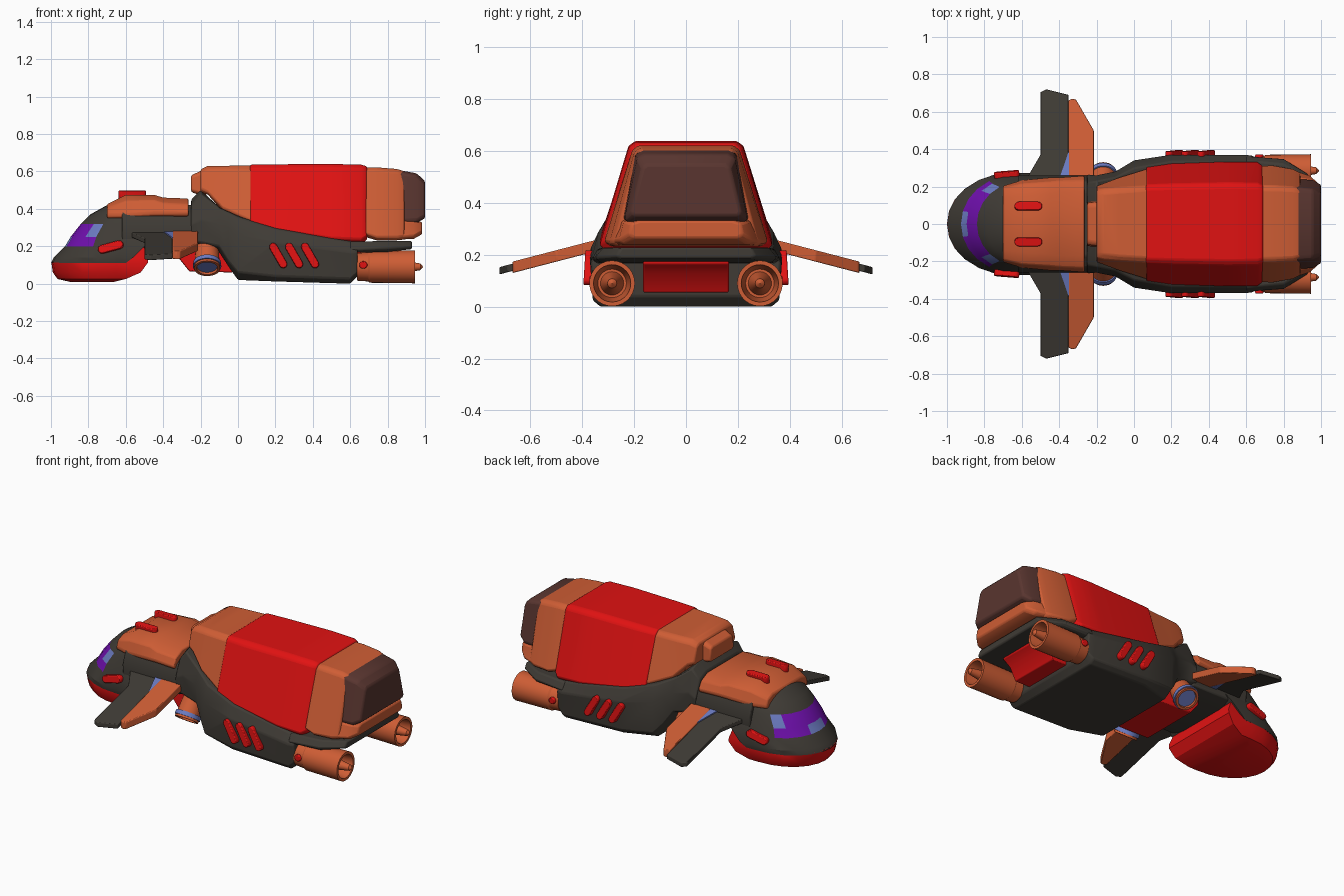
import bpy, bmesh, math
from mathutils import Matrix, Vector

if "Cube" in bpy.data.objects:
    bpy.data.objects.remove(bpy.data.objects["Cube"])

def material(name, rgb):
    m = bpy.data.materials.new(name)
    m.diffuse_color = (*rgb, 1)
    m.use_nodes = True
    m.node_tree.nodes["Principled BSDF"].inputs["Base Color"].default_value = m.diffuse_color
    return m

RED = material("red", (.75, .006, .006))
ORANGE = material("orange", (.62, .11, .035))
DARK = material("charcoal", (.05, .044, .036))
BROWN = material("brown", (.10, .036, .029))
PURPLE = material("purple_glass", (.16, .005, .42))
BLUE = material("blue", (.15, .20, .54))

def finish(bm, name, mats, bevel=0, mirror=False):
    bmesh.ops.recalc_face_normals(bm, faces=bm.faces)
    me = bpy.data.meshes.new(name)
    bm.to_mesh(me)
    bm.free()
    ob = bpy.data.objects.new(name, me)
    bpy.context.collection.objects.link(ob)
    for m in mats:
        me.materials.append(m)
    bpy.ops.object.select_all(action='DESELECT')
    ob.select_set(True)
    bpy.context.view_layer.objects.active = ob
    bpy.ops.object.shade_smooth_by_angle(angle=math.radians(28))
    if bevel:
        b = ob.modifiers.new("bevel", 'BEVEL')
        b.width, b.segments, b.limit_method = bevel, 2, 'ANGLE'
        b.angle_limit = math.radians(28)
    if mirror:
        ob.modifiers.new("mirror", 'MIRROR').use_axis = (False, True, False)
    return ob

def skin(bm, loops):
    """Bridge a list of closed point loops and cap both ends."""
    rows = [[bm.verts.new(p) for p in lp] for lp in loops]
    n = len(rows[0])
    for i in range(len(rows) - 1):
        for j in range(n):
            k = (j + 1) % n
            bm.faces.new((rows[i][j], rows[i][k], rows[i + 1][k], rows[i + 1][j]))
    bm.faces.new(rows[0])
    bm.faces.new(rows[-1])

def loft(name, mat, sections, bevel=.008):
    """Sections (x, half profile of (y, z) from bottom to top), mirrored in y."""
    bm = bmesh.new()
    skin(bm, [[(x, y, z) for y, z in h] + [(x, -y, z) for y, z in reversed(h)]
              for x, h in sections])
    return finish(bm, name, [mat], bevel)

def nose_stack(name, mats, rings, rule=None, bevel=0):
    """Rings (z, front x, half width, arc centre x, rear x) stacked in z."""
    bm = bmesh.new()
    loops = []
    for z, xf, w, xb, xr in rings:
        lp = [(xr, -w, z)]
        for i in range(13):
            a = math.radians(-90 + 15 * i)
            lp.append((xb - (xb - xf) * math.cos(a) ** .9, w * math.sin(a), z))
        loops.append(lp + [(xr, w, z)])
    skin(bm, loops)
    if rule:
        for f in bm.faces:
            f.material_index = rule(f.calc_center_median())
    return finish(bm, name, mats, bevel)

def plate(name, mat, outline, h, bevel=.004):
    """Drooping wing plate from a plan outline."""
    bm = bmesh.new()
    droop = lambda y: .24 - (y - .33) * .26
    skin(bm, [[(x, y, droop(y) + s * h) for x, y in outline] for s in (-1, 1)])
    return finish(bm, name, [mat], bevel, True)

def frame(loc, u, n):
    """Matrix with local x along u and local z along n."""
    n = Vector(n).normalized()
    u = Vector(u)
    u = (u - n * u.dot(n)).normalized()
    m = Matrix((u, n.cross(u), n)).transposed().to_4x4()
    m.translation = loc
    return m

def pill(name, loc, u, n, length, width, depth):
    bm = bmesh.new()
    r, c = width / 2, length / 2 - width / 2
    pts = []
    for i in range(14):
        a = math.radians(-90 + 180 * (i % 7) / 6 + 180 * (i // 7))
        pts.append((r * math.cos(a) + (c if i < 7 else -c), r * math.sin(a)))
    skin(bm, [[(x, y, s * depth / 2) for x, y in pts] for s in (-1, 1)])
    bm.transform(frame(loc, u, n))
    return finish(bm, name, [RED], .005, True)

def lathe(name, mat, loc, axis, profile, seg=28):
    """Profile of (radius, distance along the axis)."""
    bm = bmesh.new()
    skin(bm, [[(max(r, .0005) * math.cos(2 * math.pi * i / seg),
                max(r, .0005) * math.sin(2 * math.pi * i / seg), t)
               for i in range(seg)] for r, t in profile])
    bm.transform(frame(loc, (.01, .02, 1) if abs(axis[0]) > .5 else (1, 0, 0), axis))
    return finish(bm, name, [mat], 0, True)

# Cockpit head: window band picked by height and direction
def glass(c):
    if not .2 < c.z < .32 or c.x > -.73:
        return 0
    ang = math.degrees(math.atan2(abs(c.y), -.6 - c.x))
    if (c.z < .25 and ang < 12) or (c.z > .25 and c.x > -.80):
        return 2
    return 1

nose_stack("cockpit_head", [DARK, PURPLE, BLUE], [
    (.11, -1.0, .265, -.65, -.60), (.14, -.985, .272, -.65, -.56),
    (.20, -.925, .265, -.60, -.50), (.25, -.895, .25, -.60, -.45),
    (.32, -.84, .228, -.58, -.42), (.37, -.79, .21, -.57, -.40),
    (.42, -.70, .17, -.55, -.40)], glass)
nose_stack("chin", [RED], [
    (.01, -.90, .19, -.70, -.66), (.025, -.965, .235, -.66, -.60),
    (.06, -.99, .255, -.65, -.52), (.115, -.998, .265, -.65, -.48),
    (.14, -.97, .262, -.65, -.48), (.20, -.88, .255, -.60, -.505)])

# Neck and hood
neck = [(.16, .19), (.25, .21), (.26, .30), (.23, .38), (.17, .42)]
loft("neck", DARK, [(-.62, neck), (-.23, neck)])
loft("hood", ORANGE, [
    (-.70, [(.20, .35), (.205, .37), (.19, .405), (.14, .425)]),
    (-.60, [(.23, .35), (.235, .37), (.215, .44), (.15, .475)]),
    (-.45, [(.24, .36), (.25, .38), (.225, .445), (.16, .475)]),
    (-.40, [(.24, .36), (.25, .38), (.23, .43), (.17, .46)]),
    (-.265, [(.25, .36), (.26, .38), (.235, .425), (.17, .455)])])

# Main hull, tail shelf and red under parts
loft("hull", DARK, [
    (-.25, [(.18, .20), (.26, .23), (.265, .32), (.22, .42), (.15, .45)]),
    (-.20, [(.18, .19), (.255, .22), (.26, .34), (.23, .48), (.18, .50)]),
    (-.10, [(.20, .17), (.27, .20), (.28, .32), (.25, .405), (.20, .41)]),
    (-.05, [(.24, .09), (.30, .12), (.31, .29), (.275, .38), (.22, .39)]),
    (.0, [(.27, .02), (.33, .06), (.34, .26), (.30, .355), (.25, .365)]),
    (.20, [(.33, .012), (.36, .04), (.37, .22), (.335, .295), (.30, .30)]),
    (.60, [(.33, .0), (.36, .025), (.37, .17), (.335, .225), (.30, .23)]),
    (.64, [(.31, .04), (.35, .06), (.365, .17), (.33, .22), (.30, .225)])])
loft("tail_shelf", DARK, [
    (.60, [(.34, .165), (.365, .18), (.34, .225)]),
    (.80, [(.33, .17), (.35, .19), (.32, .228)]),
    (.93, [(.25, .185), (.27, .195), (.25, .228)])])
loft("rear_hatch", RED, [
    (.60, [(.165, .055), (.165, .18)]), (.74, [(.165, .055), (.165, .18)]),
    (.78, [(.165, .13), (.165, .18)]), (.83, [(.165, .165), (.165, .18)])], .005)
loft("belly_block", RED, [
    (-.32, [(.19, .14), (.19, .24)]), (-.26, [(.19, .065), (.19, .24)]),
    (-.03, [(.19, .06), (.19, .24)])], .006)

# Cargo pod
loft("pod_front", ORANGE, [
    (-.20, [(.19, .49), (.205, .51), (.18, .595), (.15, .61)]),
    (-.16, [(.20, .475), (.22, .49), (.19, .61), (.16, .63)]),
    (-.08, [(.22, .385), (.25, .405), (.197, .61), (.17, .63)]),
    (.08, [(.28, .315), (.30, .335), (.207, .61), (.18, .632)])])
loft("pod_front_block", ORANGE, [
    (-.25, [(.10, .49), (.12, .50), (.11, .57), (.09, .58)]),
    (-.17, [(.10, .46), (.12, .48), (.12, .60), (.10, .615)])])
loft("pod_body", RED, [
    (.065, [(.28, .305), (.305, .33), (.21, .617), (.185, .636)]),
    (.20, [(.30, .265), (.325, .29), (.216, .617), (.19, .638)]),
    (.50, [(.31, .222), (.335, .245), (.222, .62), (.195, .64)]),
    (.66, [(.31, .213), (.333, .238), (.22, .617), (.193, .636)]),
    (.69, [(.28, .235), (.31, .255), (.207, .61), (.185, .627)])])
loft("pod_rear", ORANGE, [
    (.68, [(.28, .25), (.312, .27), (.207, .605), (.183, .622)]),
    (.74, [(.29, .232), (.315, .25), (.207, .605), (.183, .622)]),
    (.85, [(.28, .232), (.295, .25), (.20, .595), (.178, .613)]),
    (.89, [(.26, .236), (.275, .255), (.19, .58), (.17, .60)])])
loft("pod_rear_lip", ORANGE, [
    (.85, [(.27, .235), (.29, .25), (.25, .335), (.22, .34)]),
    (.94, [(.24, .24), (.26, .255), (.24, .33), (.20, .335)]),
    (.985, [(.20, .265), (.22, .28), (.21, .32), (.18, .33)])])
loft("pod_end_cap", BROWN, [
    (.865, [(.23, .325), (.242, .34), (.195, .592), (.165, .606)]),
    (.955, [(.225, .325), (.237, .34), (.188, .575), (.16, .59)]),
    (1.0, [(.20, .35), (.212, .365), (.168, .535), (.15, .548)])], .012)

# Wings
plate("wing", DARK, [(-.57, .25), (-.50, .37), (-.50, .705), (-.47, .72),
                     (-.35, .69), (-.35, .25)], .014)
plate("wing_flap", ORANGE, [(-.35, .24), (-.35, .66), (-.33, .67), (-.31, .665),
                            (-.215, .50), (-.215, .24)], .022)
plate("wing_root_strip", BLUE, [(-.40, .24), (-.345, .40), (-.345, .24)], .021, 0)

# Rear engines and steering thrusters
lathe("rear_engine", ORANGE, (.635, .285, .09), (1, 0, 0), [
    (0, 0), (.074, 0), (.078, .06), (.085, .07), (.088, .31), (.072, .31),
    (.055, .16), (.045, .16), (.022, .315), (.018, .34), (0, .355)])
pill("engine_latch", (.67, .362, .10), (1, 0, 0), (0, 1, 0), .045, .04, .02)
axis = Vector((0, .58, -.8)).normalized()
mouth = Vector((-.165, .275, .08))
lathe("thruster", ORANGE, mouth - axis * .17, axis, [
    (0, 0), (.06, 0), (.066, .12), (.070, .168), (.056, .168), (.045, .09), (0, .09)])
lathe("thruster_ring", BLUE, mouth - axis * .04, axis, [
    (.06, 0), (.074, 0), (.076, .025), (.06, .025)])

# Red vents on the hull sides, hood and head
for i in range(3):
    pill("hull_vent_%d" % (i + 1), (.215 + .085 * i, .372, .15), (.075, 0, -.13),
         (0, 1, .06), .15, .042, .04)
pill("hood_vent", (-.565, .095, .475), (1, 0, .02), (0, .1, 1), .15, .045, .045)
pill("head_vent", (-.68, .262, .195), (1, .12, .28), (-.12, 1, .15), .14, .045, .04)
